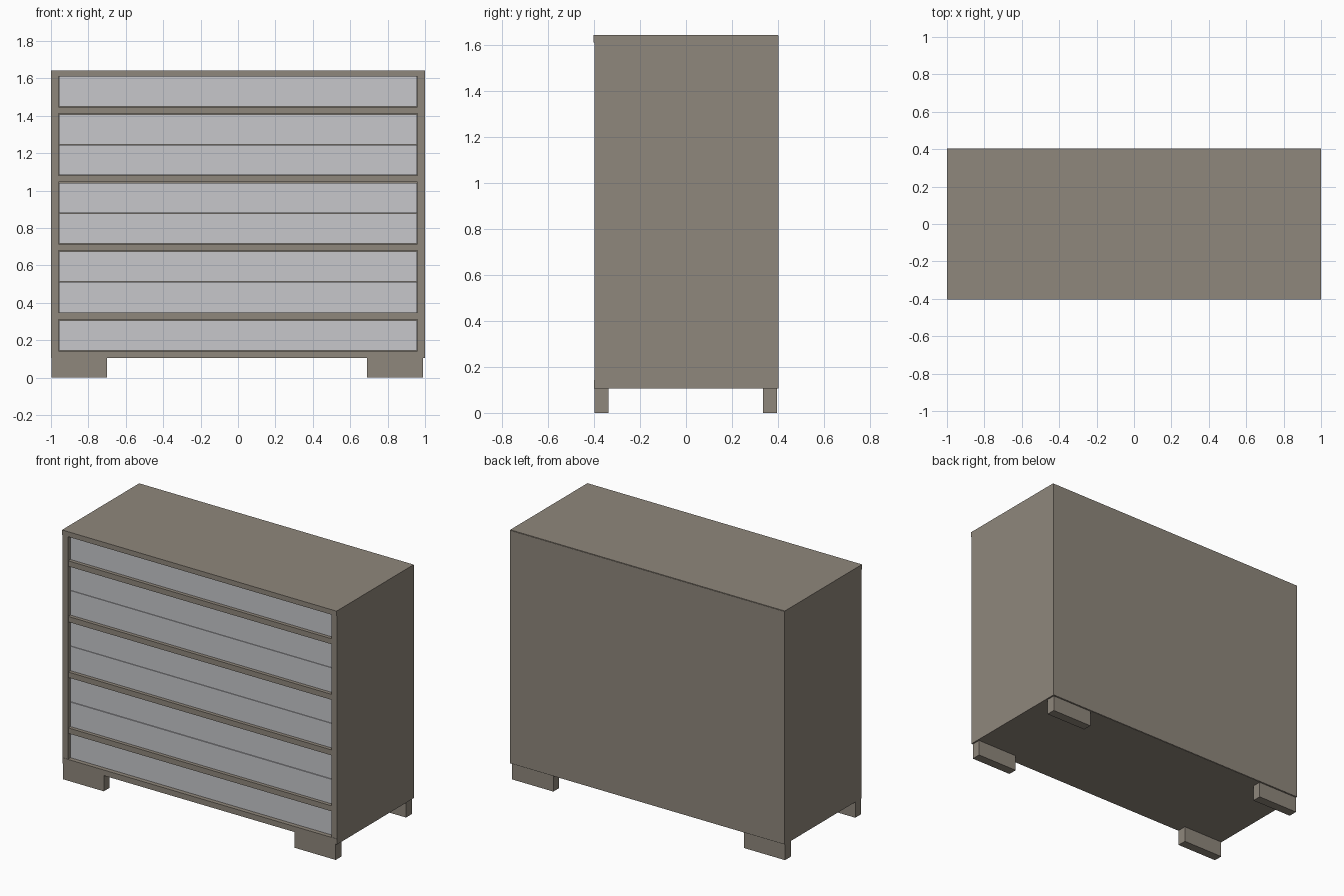
import bpy
import bmesh

if "Cube" in bpy.data.objects:
    bpy.data.objects.remove(bpy.data.objects["Cube"])


def material(name, rgb):
    m = bpy.data.materials.new(name)
    m.diffuse_color = (*rgb, 1.0)
    m.use_nodes = True
    m.node_tree.nodes["Principled BSDF"].inputs["Base Color"].default_value = m.diffuse_color
    return m


WOOD = material("taupe wood", (0.275, 0.242, 0.2))
FRONT = material("pale grey", (0.57, 0.575, 0.6))


def box(name, x, y, z, mat):
    """Box given by (min, max) along each axis."""
    bm = bmesh.new()
    bmesh.ops.create_cube(bm, size=1.0)
    for v in bm.verts:
        v.co = [r[0] if c < 0 else r[1] for c, r in zip(v.co, (x, y, z))]
    me = bpy.data.meshes.new(name)
    bm.to_mesh(me)
    bm.free()
    me.materials.append(mat)
    ob = bpy.data.objects.new(name, me)
    bpy.context.collection.objects.link(ob)
    return ob


# Carcass panels
box("top_panel", (-1, 1), (-0.403, 0.40), (1.61, 1.643), WOOD)
box("bottom_panel", (-1, 1), (-0.40, 0.40), (0.105, 0.142), WOOD)
box("left_side", (-1, -0.96), (-0.398, 0.398), (0.142, 1.61), WOOD)
box("right_side", (0.96, 1), (-0.398, 0.398), (0.142, 1.61), WOOD)
box("back_panel", (-1, 1), (0.398, 0.403), (0.107, 1.64), WOOD)

# Horizontal dividers
for z in (0.311, 0.679, 1.045, 1.411):
    box("divider", (-0.96, 0.96), (-0.395, 0.398), (z, z + 0.036), WOOD)

# Recessed drawer fronts: single at top and bottom, pairs between
for z in (0.144, 0.349, 0.5135, 0.717, 0.8805, 1.083, 1.2465, 1.449):
    box("drawer_front", (-0.958, 0.958), (-0.375, -0.34), (z, z + 0.161), FRONT)

# Block feet
for fx in ((-0.998, -0.70), (0.69, 0.99)):
    for fy in ((-0.397, -0.336), (0.334, 0.395)):
        box("foot", fx, fy, (0, 0.105), WOOD)
